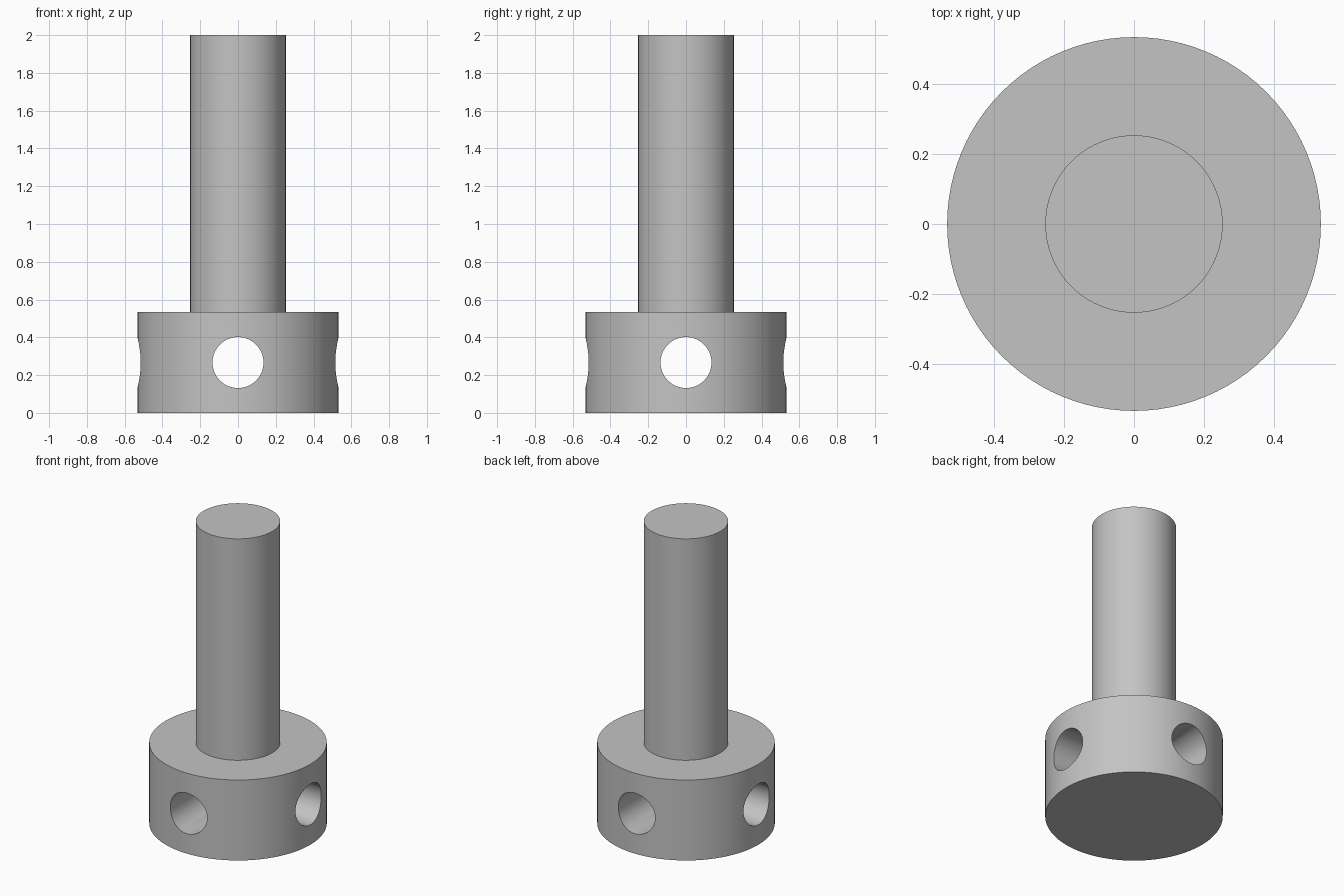
import bpy, bmesh, math
from mathutils import Matrix

HEAD_R, HEAD_H = 0.533, 0.533
SHAFT_R, TOTAL_H = 0.253, 2.0
HOLE_R = 0.135
SEGMENTS = 96

if "Cube" in bpy.data.objects:
    bpy.data.objects.remove(bpy.data.objects["Cube"], do_unlink=True)

grey = bpy.data.materials.new("plain_grey")
grey.use_nodes = True
colour = (0.55, 0.55, 0.55, 1)
grey.diffuse_color = colour
grey.node_tree.nodes["Principled BSDF"].inputs["Base Color"].default_value = colour


def make_object(name, bm):
    mesh = bpy.data.meshes.new(name)
    bm.to_mesh(mesh)
    bm.free()
    mesh.materials.append(grey)
    obj = bpy.data.objects.new(name, mesh)
    bpy.context.collection.objects.link(obj)
    return obj


# Round head and shaft, turned as one solid: extrude the shaft from the head's inset top
bm = bmesh.new()
bmesh.ops.create_cone(bm, cap_ends=True, segments=SEGMENTS, radius1=HEAD_R, radius2=HEAD_R,
                      depth=HEAD_H, matrix=Matrix.Translation((0, 0, HEAD_H / 2)))
bm.normal_update()
top = next(f for f in bm.faces if f.normal.z > 0.9)
step = bmesh.ops.extrude_discrete_faces(bm, faces=[top])["faces"][0]
scale = SHAFT_R / HEAD_R
bmesh.ops.scale(bm, vec=(scale, scale, 1), verts=step.verts)
shaft_end = bmesh.ops.extrude_discrete_faces(bm, faces=[step])["faces"][0]
bmesh.ops.translate(bm, vec=(0, 0, TOTAL_H - HEAD_H), verts=shaft_end.verts)
bmesh.ops.recalc_face_normals(bm, faces=bm.faces)
body = make_object("head_and_shaft", bm)

# Two crossing holes through the head
for name, axis in (("side_hole", "Y"), ("front_hole", "X")):
    bm = bmesh.new()
    bmesh.ops.create_cone(bm, cap_ends=True, segments=64, radius1=HOLE_R, radius2=HOLE_R, depth=HEAD_R * 3,
                          matrix=Matrix.Translation((0, 0, HEAD_H / 2))
                          @ Matrix.Rotation(math.pi / 2, 4, axis))
    cutter = make_object(name + "_cutter", bm)
    cut = body.modifiers.new(name, "BOOLEAN")
    cut.operation = "DIFFERENCE"
    cut.solver = "EXACT"
    cut.object = cutter
    bpy.context.view_layer.objects.active = body
    bpy.ops.object.modifier_apply(modifier=cut.name)
    bpy.data.objects.remove(cutter, do_unlink=True)

# Smooth curved walls, sharp rims
bpy.ops.object.select_all(action="DESELECT")
body.select_set(True)
bpy.context.view_layer.objects.active = body
bpy.ops.object.shade_smooth_by_angle(angle=math.radians(30))
